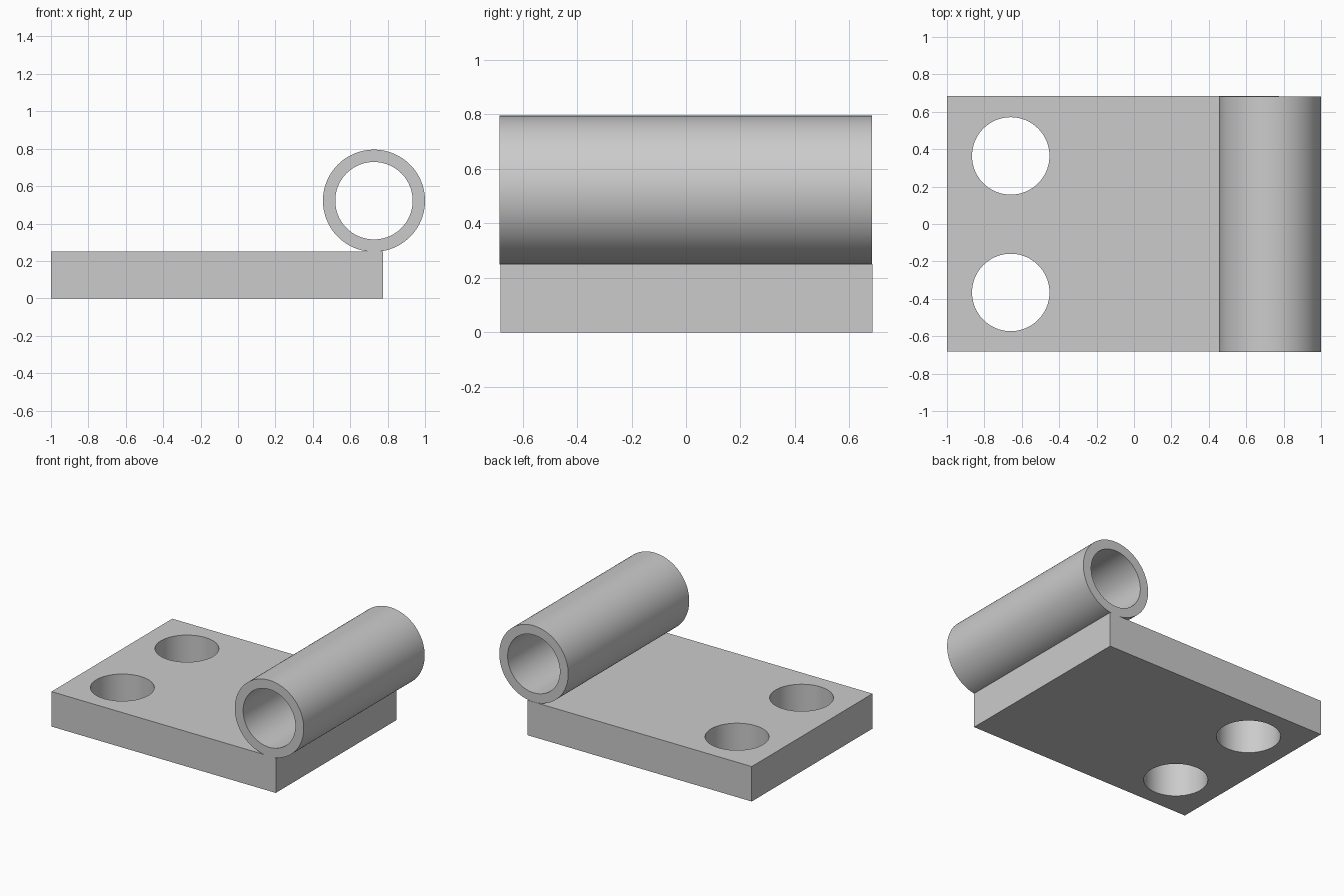
import bpy
import math

if "Cube" in bpy.data.objects:
    bpy.data.objects.remove(bpy.data.objects["Cube"], do_unlink=True)

grey = bpy.data.materials.new("plain_grey")
grey.use_nodes = True
colour = (0.6, 0.6, 0.6, 1)
grey.diffuse_color = colour
grey.node_tree.nodes["Principled BSDF"].inputs["Base Color"].default_value = colour

BORE = 0.207


def cylinder(name, radius, depth, location, rotation=(0, 0, 0)):
    bpy.ops.mesh.primitive_cylinder_add(vertices=96, radius=radius, depth=depth,
                                        location=location, rotation=rotation)
    obj = bpy.context.object
    obj.name = name
    obj.data.materials.append(grey)
    return obj


def cut(target, cutters):
    for cutter in cutters:
        mod = target.modifiers.new("bore", "BOOLEAN")
        mod.operation = "DIFFERENCE"
        mod.solver = "EXACT"
        mod.object = cutter
        bpy.ops.object.select_all(action="DESELECT")
        target.select_set(True)
        bpy.context.view_layer.objects.active = target
        bpy.ops.object.modifier_apply(modifier=mod.name)
        bpy.data.objects.remove(cutter, do_unlink=True)
    bpy.ops.object.shade_smooth_by_angle(angle=math.radians(30))


# Flat mounting plate with two screw holes
bpy.ops.mesh.primitive_cube_add(size=1, location=(-0.112, 0.002, 0.125))
plate = bpy.context.object
plate.name = "hinge_plate"
plate.scale = (1.776, 1.366, 0.25)
bpy.ops.object.transform_apply(location=False, rotation=False, scale=True)
plate.data.materials.append(grey)
cut(plate, [cylinder("screw_hole_cutter", BORE, 1, (-0.659, y, 0.125))
            for y in (-0.366, 0.364)])

# Hollow knuckle lying along the edge of the plate
axis = (0.727, -0.001, 0.522)
turn = (math.pi / 2, 0, 0)
knuckle = cylinder("hinge_knuckle", 0.273, 1.368, axis, turn)
cut(knuckle, [cylinder("pin_bore_cutter", BORE, 2, axis, turn)])
